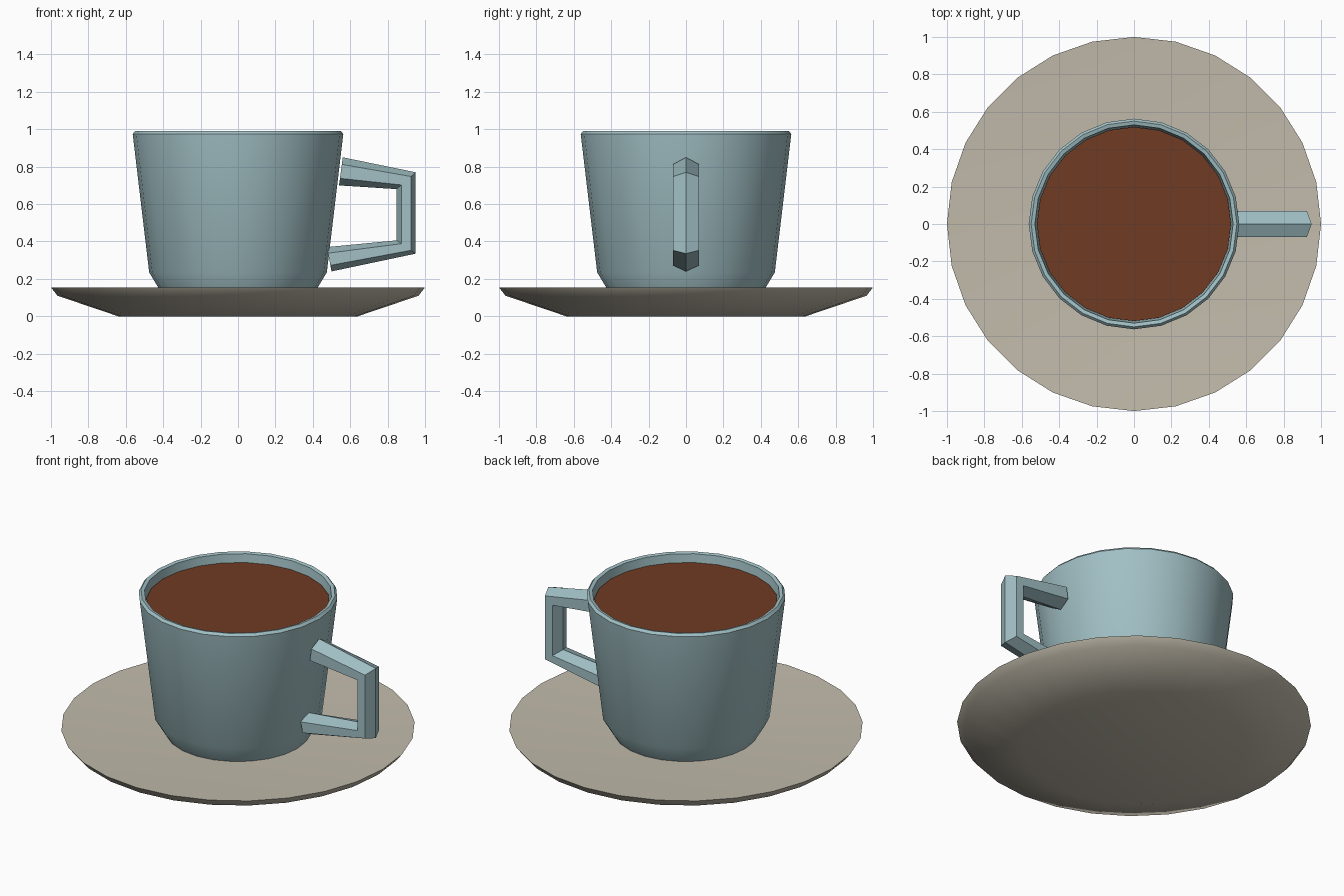
import bpy, bmesh, math
from mathutils import Vector

if "Cube" in bpy.data.objects:
    bpy.data.objects.remove(bpy.data.objects["Cube"])


def material(name, rgb):
    m = bpy.data.materials.new(name)
    m.diffuse_color = (*rgb, 1)
    m.use_nodes = True
    m.node_tree.nodes["Principled BSDF"].inputs["Base Color"].default_value = m.diffuse_color
    return m


glaze = material("blue_glaze", (0.36, 0.53, 0.56))
stone = material("beige_ceramic", (0.54, 0.50, 0.41))
coffee = material("coffee_brown", (0.16, 0.044, 0.017))


def loft(name, rings, mat, angle=None, caps=True):
    """Bridge successive rings of points, optionally capping both ends."""
    bm = bmesh.new()
    loops = [[bm.verts.new(p) for p in ring] for ring in rings]
    n = len(loops[0])
    for a, b in zip(loops, loops[1:]):
        for i in range(n):
            j = (i + 1) % n
            bm.faces.new((a[i], a[j], b[j], b[i]))
    if caps:
        bm.faces.new(loops[0][::-1])
        bm.faces.new(loops[-1])
    bmesh.ops.recalc_face_normals(bm, faces=bm.faces)
    mesh = bpy.data.meshes.new(name)
    bm.to_mesh(mesh)
    bm.free()
    mesh.materials.append(mat)
    obj = bpy.data.objects.new(name, mesh)
    bpy.context.collection.objects.link(obj)
    if angle:
        bpy.ops.object.select_all(action='DESELECT')
        obj.select_set(True)
        bpy.context.view_layer.objects.active = obj
        bpy.ops.object.shade_smooth_by_angle(angle=math.radians(angle))
    return obj


def circle(r, z, n):
    return [(r * math.cos(math.tau * i / n), r * math.sin(math.tau * i / n), z)
            for i in range(n)]


def lathe(name, profile, n, mat, angle):
    return loft(name, [circle(r, z, n) for r, z in profile], mat, angle)


# Saucer: flat foot, flared underside, shallow dished top
lathe("saucer", [(0.64, 0), (0.965, 0.11), (1.0, 0.155), (0.40, 0.125)],
      28, stone, 45)

# Cup: outer wall, chamfered lip, then inner wall and floor
lathe("cup", [(0.40, 0.11), (0.475, 0.235), (0.563, 0.975), (0.55, 0.99),
              (0.53, 0.985), (0.445, 0.25), (0.38, 0.16)], 24, glaze, 30)

# Coffee surface
lathe("coffee", [(0.515, 0.90), (0.519, 0.935)], 24, coffee, 30)

# Handle: six-sided bar, each section given by its outer and inner point
sections = [((0.56, 0.85), (0.54, 0.70)), ((0.95, 0.77), (0.848, 0.68)),
            ((0.95, 0.335), (0.848, 0.406)), ((0.50, 0.24), (0.475, 0.37))]
rings = []
for (ox, oz), (ix, iz) in sections:
    outer, inner = Vector((ox, 0, oz)), Vector((ix, 0, iz))
    mid, half = (outer + inner) / 2, (outer - inner) / 2
    rings.append([mid + half * math.cos(math.pi * k / 3)
                  + Vector((0, 0.08 * math.sin(math.pi * k / 3), 0))
                  for k in range(6)])
loft("handle", rings, glaze)
